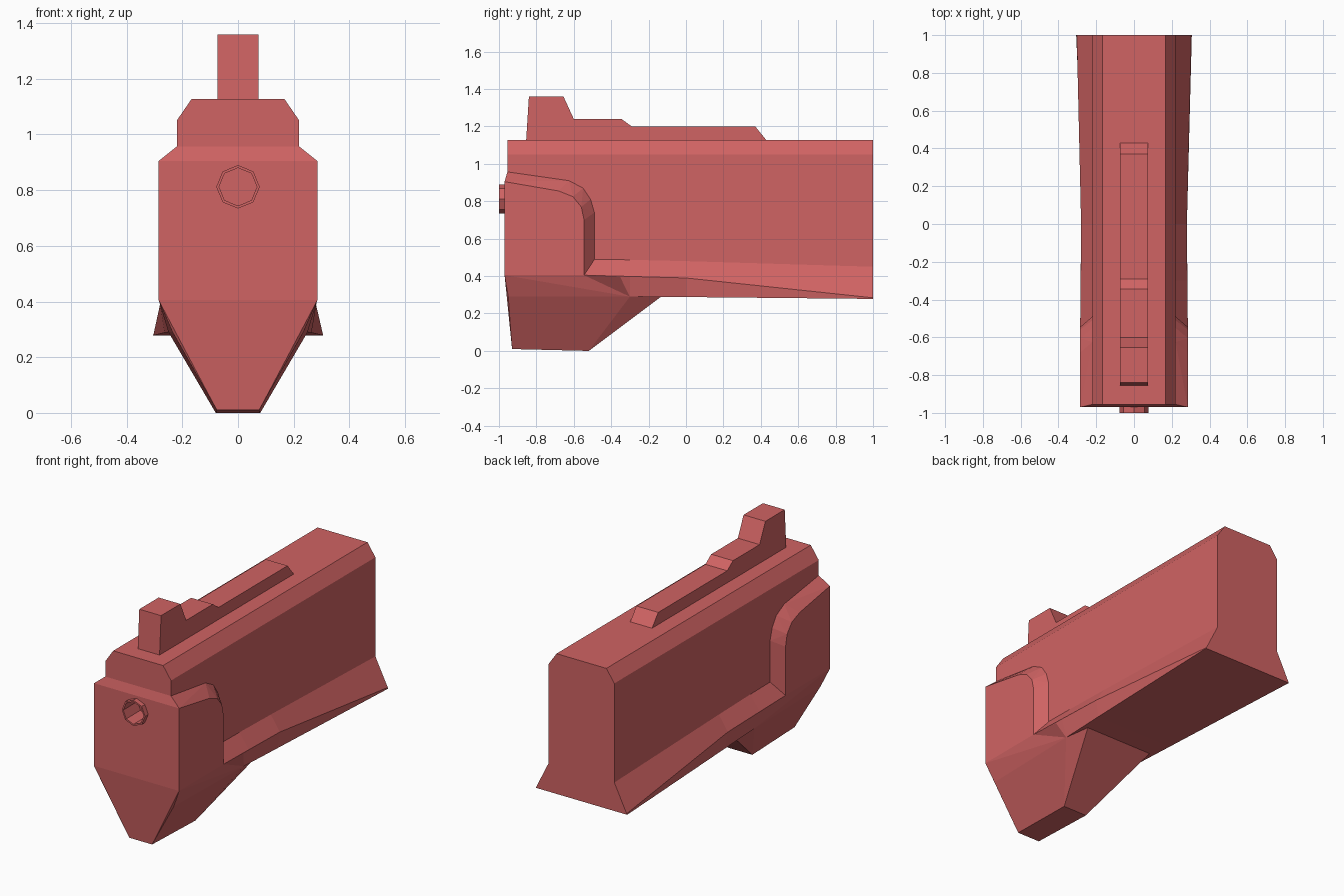
import bpy, bmesh, math

if "Cube" in bpy.data.objects:
    bpy.data.objects.remove(bpy.data.objects["Cube"])

red = bpy.data.materials.new("red_paint")
red.diffuse_color = (0.63, 0.125, 0.125, 1)
red.use_nodes = True
red.node_tree.nodes["Principled BSDF"].inputs["Base Color"].default_value = red.diffuse_color


def finish(name, bm):
    bmesh.ops.recalc_face_normals(bm, faces=bm.faces)
    mesh = bpy.data.meshes.new(name)
    bm.to_mesh(mesh)
    bm.free()
    mesh.materials.append(red)
    ob = bpy.data.objects.new(name, mesh)
    bpy.context.collection.objects.link(ob)
    return ob


def loft(name, loops, wrap=False):
    """Skin a list of equal-length point loops; cap the ends unless wrapped."""
    bm = bmesh.new()
    rings = [[bm.verts.new(p) for p in loop] for loop in loops]
    pairs = list(zip(rings, rings[1:]))
    if wrap:
        pairs.append((rings[-1], rings[0]))
    else:
        bm.faces.new(rings[0])
        bm.faces.new(rings[-1])
    n = len(rings[0])
    for a, b in pairs:
        for i in range(n):
            j = (i + 1) % n
            bm.faces.new((a[i], a[j], b[j], b[i]))
    return finish(name, bm)


def mirrored_hull(name, points):
    """Convex solid from points given for the +x side."""
    bm = bmesh.new()
    for x, y, z in points:
        bm.verts.new((x, y, z))
        bm.verts.new((-x, y, z))
    res = bmesh.ops.convex_hull(bm, input=bm.verts)
    junk = {v for v in res["geom_interior"] + res["geom_unused"]
            if isinstance(v, bmesh.types.BMVert) and not v.link_faces}
    bmesh.ops.delete(bm, geom=list(junk), context="VERTS")
    bmesh.ops.dissolve_limit(bm, angle_limit=0.005, verts=bm.verts, edges=bm.edges)
    return finish(name, bm)


def octagon(r, y, z=0.812):
    return [(r * math.sin(k * math.pi / 4), y, z + r * math.cos(k * math.pi / 4))
            for k in range(8)]


# Main body: y position, then shoulder, ridge and bottom corner (x, z)
stations = [
    (-0.955, (0.22, 0.50), (0.22, 0.45), (0.20, 0.40)),
    (-0.545, (0.22, 0.49), (0.285, 0.405), (0.20, 0.35)),
    (-0.30, (0.22, 0.487), (0.2825, 0.398), (0.25, 0.29)),
    (0.0, (0.22, 0.48), (0.28, 0.39), (0.264, 0.288)),
    (1.0, (0.22, 0.45), (0.303, 0.284), (0.306, 0.278)),
]
loops = []
for y, *low in stations:
    half = [(0.167, 1.127), (0.22, 1.05)] + low
    loops.append([(x, y, z) for x, z in half] + [(-x, y, z) for x, z in reversed(half)])
body = loft("main_body", loops)

# Raised front housing with chamfered, rounded cheeks
outer = [(-0.97, 0.405), (-0.97, 0.905), (-0.68, 0.855), (-0.605, 0.825),
         (-0.56, 0.77), (-0.545, 0.70), (-0.545, 0.405)]
inner = [(-0.97, 0.405), (-0.955, 0.957), (-0.625, 0.91), (-0.55, 0.87),
         (-0.51, 0.81), (-0.49, 0.74), (-0.49, 0.405)]
housing = mirrored_hull("front_housing",
                        [(0.285, y, z) for y, z in outer] + [(0.22, y, z) for y, z in inner])

# Tapered lower block
mirrored_hull("lower_block", [
    (0.285, -0.97, 0.405), (0.285, -0.545, 0.405), (0.28, 0.0, 0.39),
    (0.235, -0.95, 0.29), (0.25, -0.30, 0.29),
    (0.076, -0.93, 0.01), (0.08, -0.52, 0.0)])

# Stepped top rail
rail = [(-0.855, 1.12), (-0.84, 1.36), (-0.655, 1.36), (-0.60, 1.24), (-0.345, 1.24),
        (-0.29, 1.20), (0.37, 1.20), (0.435, 1.12)]
loft("top_rail", [[(x, y, z) for y, z in rail] for x in (-0.073, 0.073)])

# Octagonal muzzle ring, with a bore cut behind it
cutter = loft("bore_cutter", [octagon(0.072, -1.1), octagon(0.072, -0.86)])
cutter.hide_render = True
for ob in (body, housing):
    mod = ob.modifiers.new("bore", "BOOLEAN")
    mod.operation = "DIFFERENCE"
    mod.solver = "EXACT"
    mod.object = cutter
    bpy.context.view_layer.objects.active = ob
    bpy.ops.object.modifier_apply(modifier=mod.name)
bpy.data.objects.remove(cutter)
loft("muzzle_ring", [octagon(0.078, -0.87), octagon(0.078, -1.0),
                     octagon(0.068, -1.0), octagon(0.068, -0.87)], wrap=True)
